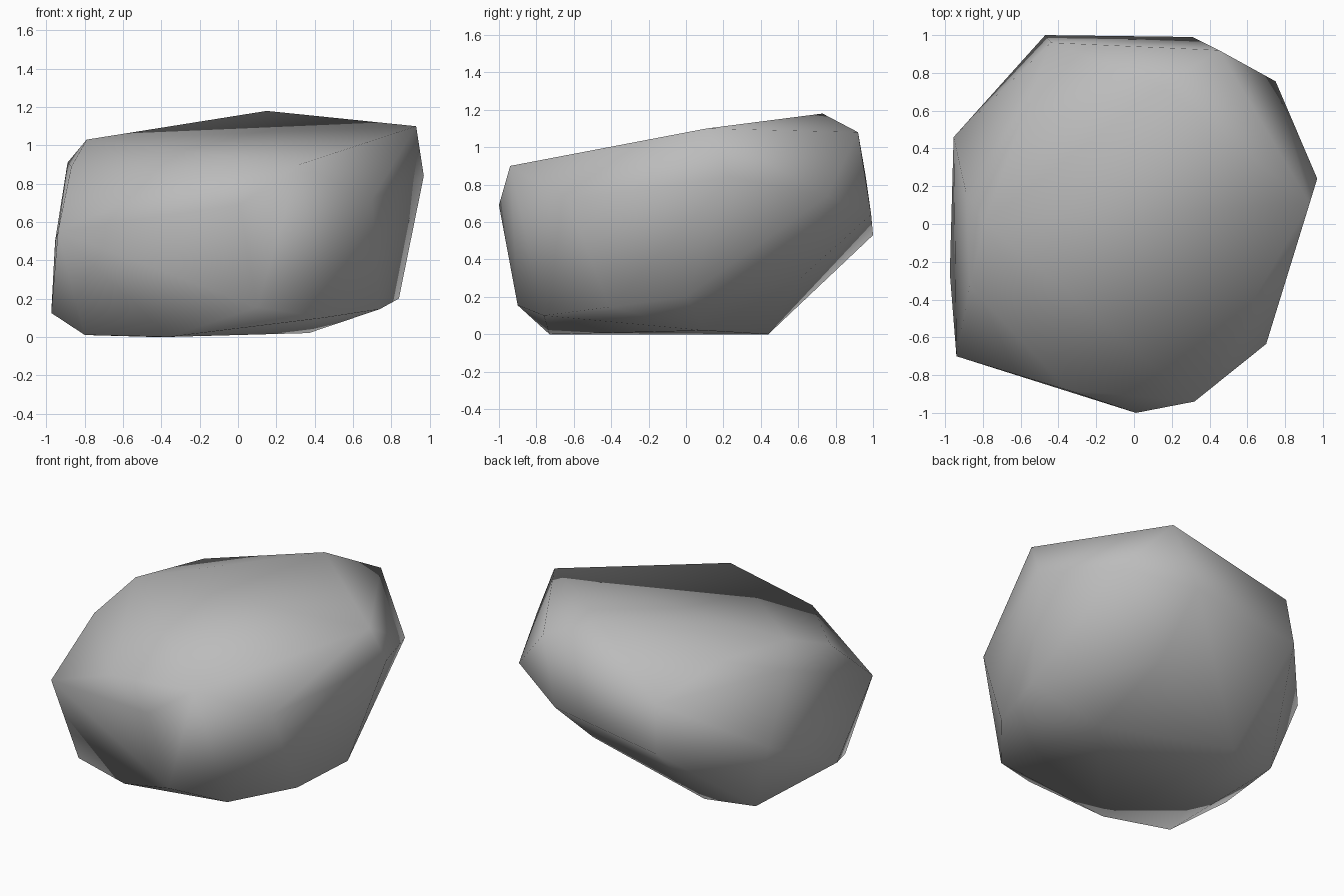
import bpy
import bmesh

# Remove the default cube
default_cube = bpy.data.objects.get("Cube")
if default_cube:
    bpy.data.objects.remove(default_cube, do_unlink=True)


def make_material(name, colour):
    material = bpy.data.materials.new(name)
    material.use_nodes = True
    material.diffuse_color = colour
    shader = next(n for n in material.node_tree.nodes if n.type == "BSDF_PRINCIPLED")
    shader.inputs["Base Color"].default_value = colour
    return material


def build_boulder(name, rings, material):
    """Wrap a faceted skin around the corner points and shade it smooth."""
    bm = bmesh.new()
    for ring in rings:
        for corner in ring:
            bm.verts.new(corner)
    hull = bmesh.ops.convex_hull(bm, input=bm.verts, use_existing_faces=False)
    buried = [g for g in hull["geom_interior"] if isinstance(g, bmesh.types.BMVert)]
    bmesh.ops.delete(bm, geom=buried, context="VERTS")
    bmesh.ops.recalc_face_normals(bm, faces=bm.faces)
    for face in bm.faces:
        face.smooth = True
    mesh = bpy.data.meshes.new(name)
    bm.to_mesh(mesh)
    bm.free()
    mesh.materials.append(material)
    boulder = bpy.data.objects.new(name, mesh)
    bpy.context.collection.objects.link(boulder)
    return boulder


# Flat underside and the bevel just above it
underside = [(-.8, -.6, .01), (-.36, -.73, 0), (.37, .1, .02),
             (-.45, .44, 0), (-.8, .38, .02)]
lower_bevel = [(.45, -.76, .1), (.1, -.9, .155), (.74, -.41, .145),
               (.84, 0, .2), (.29, .6, .29), (-.975, -.26, .125)]

# Widest band around the sides
waist = [(-.94, -.7, .55), (.01, -1, .69), (.7, -.635, .72), (.97, .24, .84),
         (.75, .755, .74), (.31, .99, .64), (-.47, 1, .53), (-.955, .46, .5)]

# Shoulder and the sloping top, rising to the back
shoulder = [(-.35, -.88, .81), (.12, -.9, .87), (-.87, -.33, .89),
            (-.89, .17, .91), (-.44, .96, .85)]
top = [(.32, -.94, .9), (.93, .11, 1.1), (.45, .92, 1.08), (.15, .73, 1.18),
       (-.3, .6, 1.08), (-.61, .5, 1.02), (-.79, .01, 1.03)]

stone_grey = make_material("stone_grey", (.5, .5, .5, 1))
build_boulder("boulder", [underside, lower_bevel, waist, shoulder, top], stone_grey)
